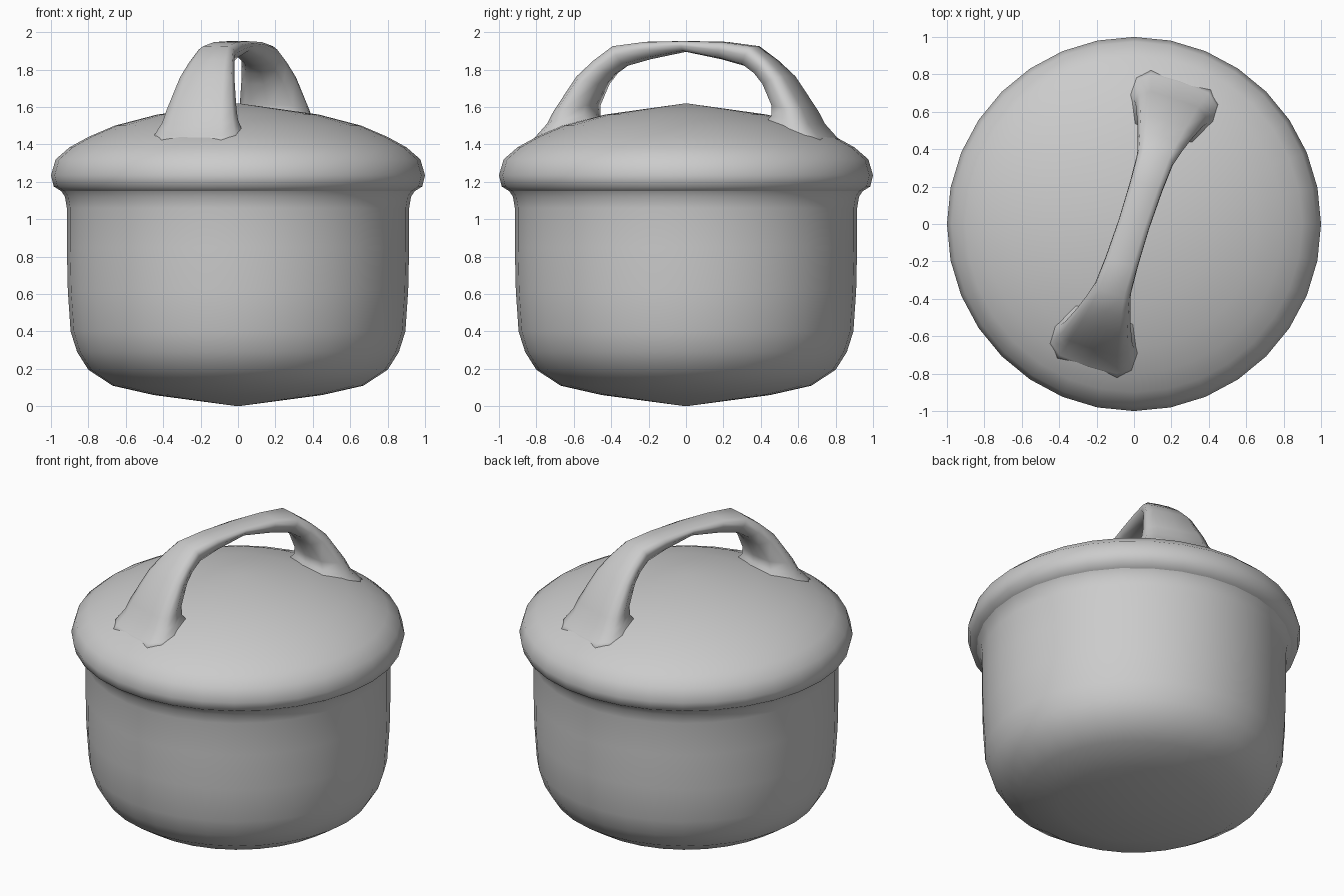
import bpy, bmesh, math
from mathutils import Vector

if "Cube" in bpy.data.objects:
    bpy.data.objects.remove(bpy.data.objects["Cube"])


def finish(name, bm):
    bmesh.ops.recalc_face_normals(bm, faces=bm.faces)
    mesh = bpy.data.meshes.new(name)
    bm.to_mesh(mesh)
    bm.free()
    for p in mesh.polygons:
        p.use_smooth = True
    ob = bpy.data.objects.new(name, mesh)
    bpy.context.collection.objects.link(ob)
    return ob


def lathe(name, profile, sides=32):
    bm = bmesh.new()
    verts = [bm.verts.new((r, 0, z)) for r, z in profile]
    edges = [bm.edges.new(pair) for pair in zip(verts, verts[1:])]
    bmesh.ops.spin(bm, geom=verts + edges, cent=(0, 0, 0), axis=(0, 0, 1),
                   angle=math.tau, steps=sides, use_duplicate=False)
    bmesh.ops.remove_doubles(bm, verts=bm.verts, dist=0.0005)
    ob = finish(name, bm)
    # Make sure the shell faces outwards
    if sum(p.normal.dot(p.center - Vector((0, 0, 0.8))) for p in ob.data.polygons) < 0:
        ob.data.flip_normals()
    return ob


# Pot body with rounded bottom
lathe("pot_body", [(0, 0), (0.45, 0.06), (0.67, 0.11), (0.80, 0.195), (0.86, 0.29),
                   (0.895, 0.40), (0.91, 0.62), (0.915, 0.85), (0.915, 1.06),
                   (0.925, 1.12), (0.945, 1.15)])

# Domed lid with thick rounded rim
lathe("lid", [(0.945, 1.15), (0.985, 1.175), (1.0, 1.235), (0.975, 1.32), (0.90, 1.385),
              (0.80, 1.44), (0.66, 1.50), (0.43, 1.56), (0, 1.62)])

# Strap handle: half path as (outer s, outer z, inner s, inner z, half width)
half = [(0, 1.952, 0, 1.895, 0.085), (0.22, 1.947, 0.20, 1.855, 0.09),
        (0.39, 1.925, 0.33, 1.82, 0.10), (0.49, 1.85, 0.40, 1.775, 0.125),
        (0.58, 1.765, 0.45, 1.72, 0.15), (0.70, 1.58, 0.505, 1.61, 0.19),
        (0.735, 1.51, 0.505, 1.56, 0.205), (0.79, 1.445, 0.48, 1.54, 0.23),
        (0.83, 1.40, 0.47, 1.50, 0.25)]
path = [(-a, b, -c, d, w) for a, b, c, d, w in reversed(half[1:])] + half

# Cross-section: (across width, 0 = outer to 1 = inner)
section = [(-0.7, 0.0), (0, -0.02), (0.7, 0.0), (0.97, 0.17), (1.0, 0.45),
           (0.7, 0.9), (0, 1.0), (-0.7, 0.9), (-1.0, 0.45), (-0.97, 0.17)]
turn = math.radians(18)
along = Vector((math.sin(turn), math.cos(turn), 0))
across = Vector((math.cos(turn), -math.sin(turn), 0))

bm = bmesh.new()
rings = []
for a, b, c, d, w in path:
    outer = along * a + Vector((0, 0, b))
    inner = along * c + Vector((0, 0, d))
    rings.append([bm.verts.new(outer.lerp(inner, t) + across * (u * w)) for u, t in section])
n = len(section)
for r0, r1 in zip(rings, rings[1:]):
    for i in range(n):
        j = (i + 1) % n
        bm.faces.new((r0[i], r0[j], r1[j], r1[i]))
bm.faces.new(rings[0])
bm.faces.new(rings[-1])
finish("lid_handle", bm)
